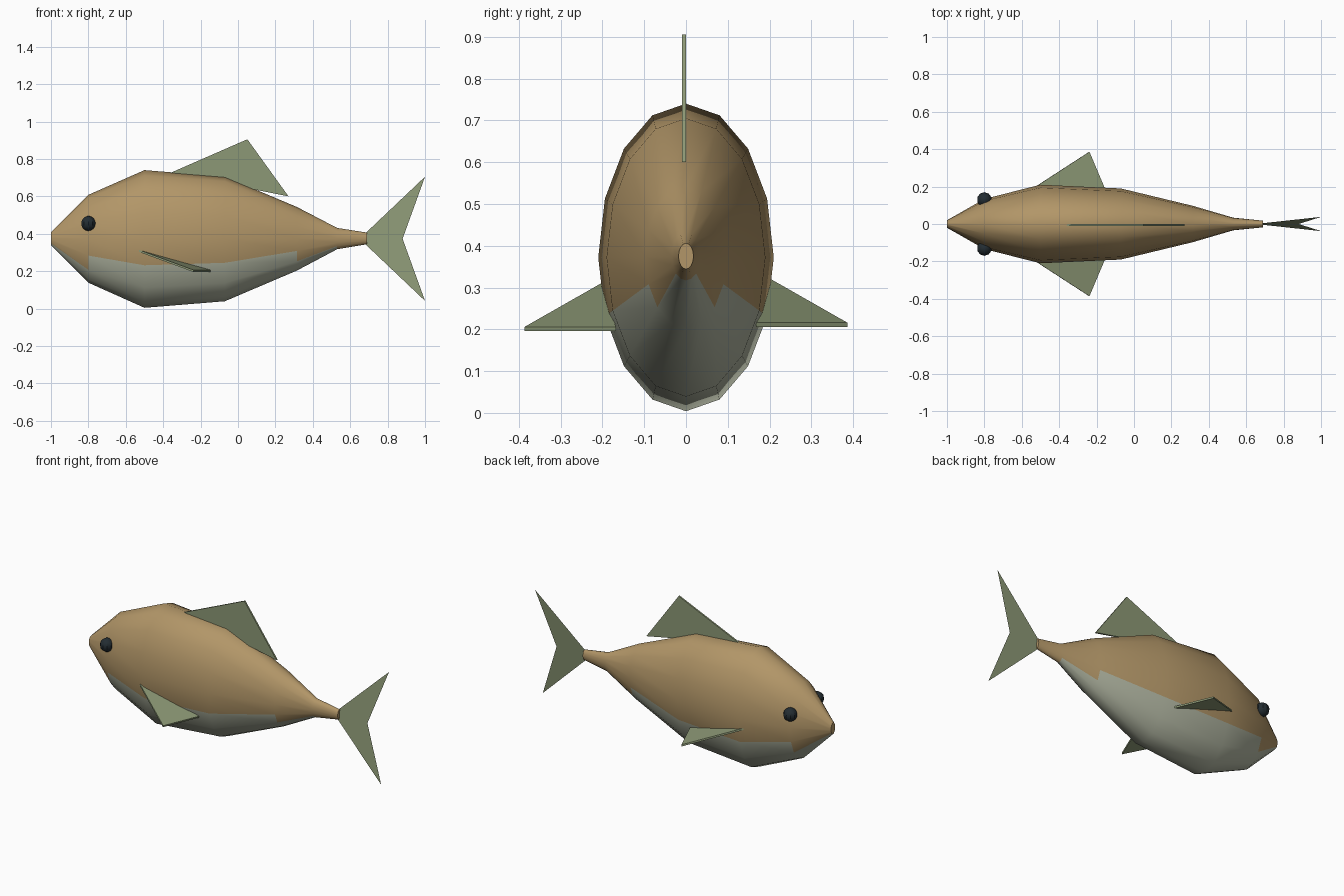
import bpy, bmesh, math
from mathutils import Vector

if "Cube" in bpy.data.objects:
    bpy.data.objects.remove(bpy.data.objects["Cube"])


def material(name, rgb):
    m = bpy.data.materials.new(name)
    m.diffuse_color = (*rgb, 1)
    m.use_nodes = True
    m.node_tree.nodes["Principled BSDF"].inputs["Base Color"].default_value = m.diffuse_color
    return m


BROWN = material("brown skin", (0.445, 0.305, 0.138))
BELLY = material("pale belly", (0.43, 0.456, 0.352))
FIN = material("green fin", (0.265, 0.315, 0.18))
EYE = material("dark eye", (0.017, 0.026, 0.032))


def make(name, bm, mats, angle=None):
    me = bpy.data.meshes.new(name)
    bm.to_mesh(me)
    bm.free()
    for m in mats:
        me.materials.append(m)
    ob = bpy.data.objects.new(name, me)
    bpy.context.collection.objects.link(ob)
    if angle:
        bpy.ops.object.select_all(action='DESELECT')
        ob.select_set(True)
        bpy.context.view_layer.objects.active = ob
        bpy.ops.object.shade_smooth_by_angle(angle=math.radians(angle))
    return ob


def plate(name, points, offset=None):
    """Flat polygon, optionally thickened along an offset vector."""
    bm = bmesh.new()
    bm.faces.new([bm.verts.new(p) for p in points])
    if offset:
        ext = bmesh.ops.extrude_face_region(bm, geom=bm.faces[:], use_keep_orig=True)
        new = [g for g in ext["geom"] if isinstance(g, bmesh.types.BMVert)]
        bmesh.ops.translate(bm, verts=new, vec=Vector(offset))
        bmesh.ops.recalc_face_normals(bm, faces=bm.faces[:])
    return make(name, bm, [FIN])


# Body: elliptical rings (x, centre z, half width, half height)
N = 16
STATIONS = [(-1.0, 0.373, 0.020, 0.035), (-0.80, 0.373, 0.134, 0.235),
            (-0.50, 0.372, 0.210, 0.368), (-0.07, 0.372, 0.190, 0.333),
            (0.315, 0.373, 0.097, 0.170), (0.53, 0.374, 0.034, 0.057),
            (0.69, 0.375, 0.018, 0.031)]
# Belly covers faces whose angle lies below this many degrees under horizontal
BELLY_LIMIT = [45, 22.5, 22.5, 22.5, 45, 180]
bm = bmesh.new()
rings = [[bm.verts.new((x, w * math.cos(k * math.tau / N), z + h * math.sin(k * math.tau / N)))
          for k in range(N)] for x, z, w, h in STATIONS]
for i in range(len(rings) - 1):
    a, b = rings[i], rings[i + 1]
    for k in range(N):
        j = (k + 1) % N
        f = bm.faces.new((a[k], a[j], b[j], b[k]))
        down = -math.degrees(math.asin(math.sin((k + 0.5) * math.tau / N)))
        f.material_index = int(down > BELLY_LIMIT[i])
bm.faces.new(rings[0])
bm.faces.new(rings[-1])
bmesh.ops.recalc_face_normals(bm, faces=bm.faces[:])
make("body", bm, [BROWN, BELLY], 40)

# Eyes and side fins, one per side
for side, s, lift in (("left", 1, 0.010), ("right", -1, 0.0)):
    bm = bmesh.new()
    bmesh.ops.create_uvsphere(bm, u_segments=10, v_segments=8, radius=0.04)
    bmesh.ops.translate(bm, verts=bm.verts[:], vec=(-0.80, s * 0.13, 0.455))
    make(side + "_eye", bm, [EYE], 30)
    plate(side + "_side_fin",
          [(-0.53, s * 0.198, 0.303 + lift), (-0.24, s * 0.386, 0.196 + lift),
           (-0.148, s * 0.168, 0.196 + lift)], (0.002, 0, 0.010))

# Back fin
plate("back_fin", [(-0.36, 0, 0.726), (0.05, 0, 0.905), (0.27, 0, 0.60)], (0, -0.01, 0))

# Forked tail: a thin sheet leaning slightly to one side
for name, s in (("upper_tail_lobe", 1), ("lower_tail_lobe", -1)):
    plate(name, [(0.65, 0, 0.373), (0.88, 0, 0.373), (1.0, s * 0.038, 0.373 + s * 0.332)])
